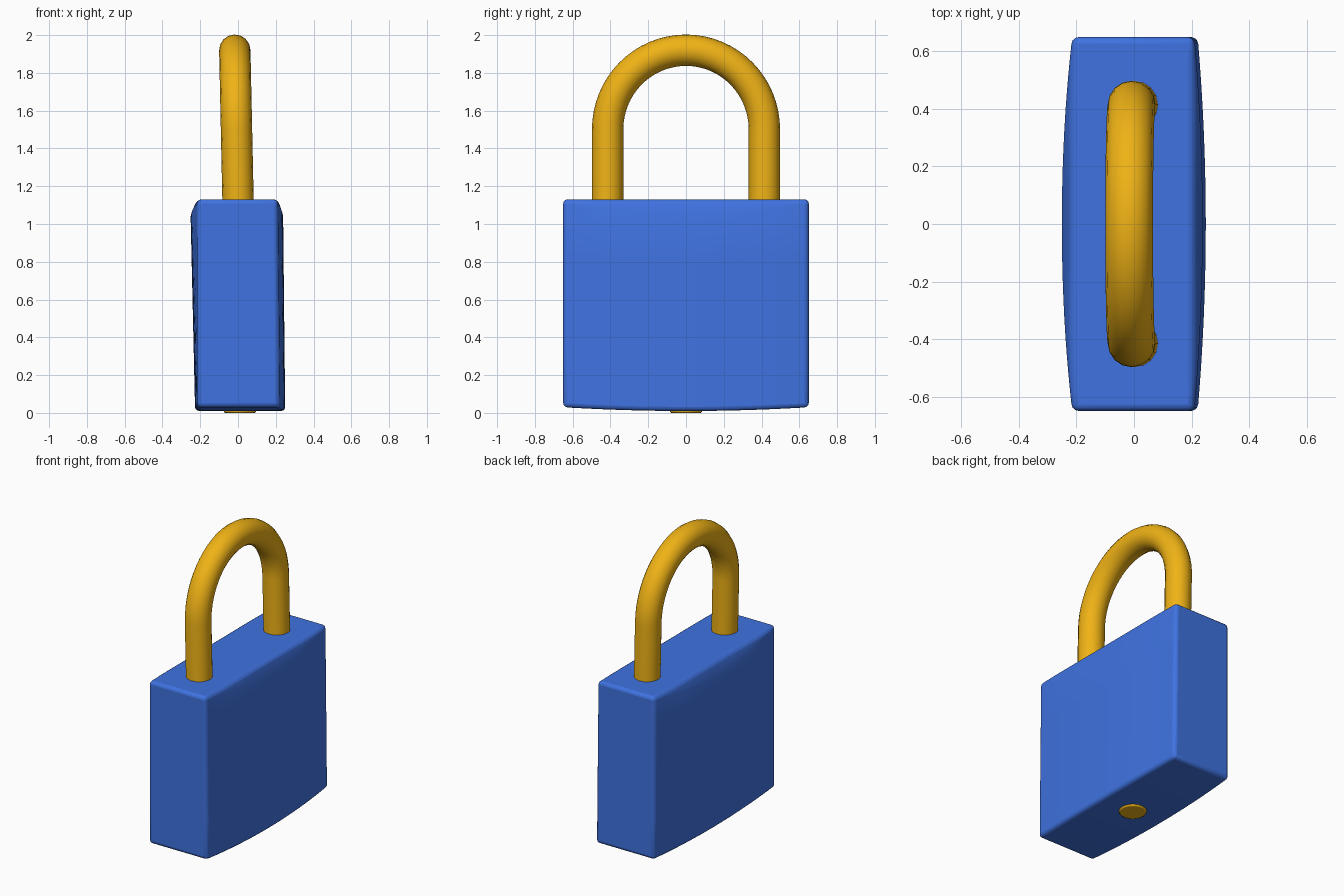
import bpy, bmesh, math

if "Cube" in bpy.data.objects:
    bpy.data.objects.remove(bpy.data.objects["Cube"])


def material(name, rgb):
    m = bpy.data.materials.new(name)
    m.diffuse_color = (*rgb, 1)
    m.use_nodes = True
    m.node_tree.nodes["Principled BSDF"].inputs["Base Color"].default_value = m.diffuse_color
    return m


blue = material("blue_enamel", (0.05, 0.17, 0.75))
gold = material("yellow_metal", (0.87, 0.45, 0.008))


def smooth(ob, angle=35):
    bpy.ops.object.select_all(action='DESELECT')
    ob.select_set(True)
    bpy.context.view_layer.objects.active = ob
    bpy.ops.object.shade_smooth_by_angle(angle=math.radians(angle))


def add_bevel(ob, width, segments):
    mod = ob.modifiers.new("rounded_edges", 'BEVEL')
    mod.width, mod.segments = width, segments
    mod.limit_method, mod.angle_limit = 'ANGLE', math.radians(45)


# Body: bulging faces on both x sides, with a scooped chamfer under the top edge
HALF, TOP, N, ROWS = 0.65, 1.13, 20, 5
bm = bmesh.new()
columns = {-1: [], 1: []}
for j in range(N + 1):
    y = -HALF + 2 * HALF * j / N
    t = y / HALF
    bottom = 0.01 + 0.02 * t * t
    crease = TOP - 0.03 - 0.06 * (0.5 + 0.5 * math.cos(math.pi * t))
    heights = [bottom + (crease - bottom) * i / (ROWS - 1) for i in range(ROWS)] + [TOP]
    for side in (-1, 1):
        col = []
        for z in heights:
            bulge = 0 if z == TOP else 1 - t * t
            if side < 0:
                x = -0.215 - bulge * (0.012 + 0.023 * z)
            else:
                x = 0.21 + 0.012 * (1 - z / TOP) + bulge * 0.028
            col.append(bm.verts.new((x, y, z)))
        columns[side].append(col)
left, right = columns[-1], columns[1]
for j in range(N):
    for c in (left, right):
        for i in range(ROWS):
            bm.faces.new((c[j][i], c[j + 1][i], c[j + 1][i + 1], c[j][i + 1]))
    for k in (0, -1):
        bm.faces.new((left[j][k], right[j][k], right[j + 1][k], left[j + 1][k]))
for j in (0, -1):
    for i in range(ROWS):
        bm.faces.new((left[j][i], right[j][i], right[j][i + 1], left[j][i + 1]))
bmesh.ops.recalc_face_normals(bm, faces=bm.faces)
mesh = bpy.data.meshes.new("body")
bm.to_mesh(mesh)
bm.free()
body = bpy.data.objects.new("body", mesh)
bpy.context.collection.objects.link(body)
mesh.materials.append(blue)
smooth(body)
add_bevel(body, 0.022, 3)

# Shackle: round bar along two legs and an arch, leaning slightly to -x
SPAN, SPRING, RISE = 0.415, 1.5, 0.42
path = [(-SPAN, 1.05)]
for i in range(33):
    a = math.pi * (1 - i / 32)
    path.append((SPAN * math.cos(a), SPRING + RISE * math.sin(a)))
path.append((SPAN, 1.05))
curve = bpy.data.curves.new("shackle", 'CURVE')
curve.dimensions = '3D'
curve.bevel_depth = 0.083
curve.bevel_resolution = 6
curve.use_fill_caps = True
spline = curve.splines.new('POLY')
spline.points.add(len(path) - 1)
for p, (y, z) in zip(spline.points, path):
    p.co = (-0.017 * (z - TOP) / 0.79, y, z, 1)
spline.use_smooth = True
shackle = bpy.data.objects.new("shackle", curve)
bpy.context.collection.objects.link(shackle)
curve.materials.append(gold)

# Lock cylinder showing through the underside
bpy.ops.mesh.primitive_cylinder_add(vertices=32, radius=0.085, depth=0.1, location=(0.01, 0, 0.05))
plug = bpy.context.object
plug.name = "lock_cylinder"
plug.data.materials.append(gold)
smooth(plug)
add_bevel(plug, 0.008, 2)
